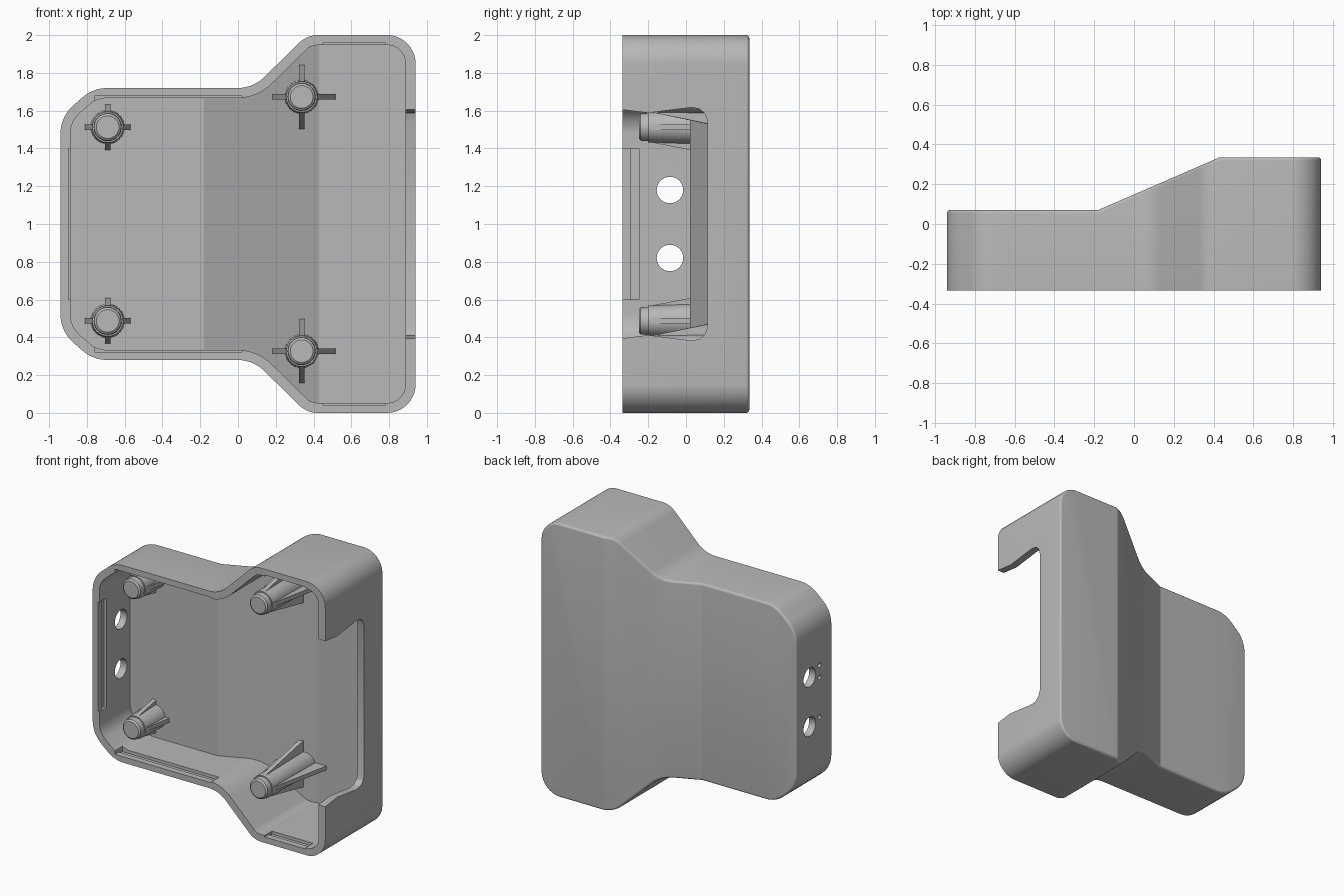
import bpy, bmesh, math
from mathutils import Vector, Matrix

if "Cube" in bpy.data.objects:
    bpy.data.objects.remove(bpy.data.objects["Cube"])

FRONT, WALL = -0.335, 0.053
FOLD_A, FOLD_B = -0.18, 0.43

plastic = bpy.data.materials.new("grey_plastic")
plastic.use_nodes = True
plastic.diffuse_color = (0.48, 0.48, 0.48, 1)
plastic.node_tree.nodes["Principled BSDF"].inputs["Base Color"].default_value = (0.48, 0.48, 0.48, 1)


def back(x):
    """Depth of the outer back face: shallow, ramp, deep."""
    t = (x - FOLD_A) / (FOLD_B - FOLD_A)
    return 0.07 + 0.265 * min(max(t, 0), 1)


def finish(bm, name):
    bmesh.ops.recalc_face_normals(bm, faces=bm.faces)
    mesh = bpy.data.meshes.new(name)
    bm.to_mesh(mesh)
    bm.free()
    ob = bpy.data.objects.new(name, mesh)
    bpy.context.collection.objects.link(ob)
    mesh.materials.append(plastic)
    return ob


def outline(inset):
    """Rounded case outline, moved inwards by inset."""
    top = [(-0.94, 1.57, 0.2), (-0.765, 1.72, 0.2), (0.08, 1.72, 0.2),
           (0.365, 2, 0.14), (0.94, 2, 0.15)]
    corners = top + [(x, 2 - z, r) for x, z, r in reversed(top)]
    points = []
    for i, (x, z, r) in enumerate(corners):
        p = Vector((x, z))
        a = (Vector(corners[i - 1][:2]) - p).normalized()
        b = (Vector(corners[(i + 1) % len(corners)][:2]) - p).normalized()
        half = a.angle(b) / 2
        convex = 1 if a.x * b.y - a.y * b.x > 0 else -1
        centre = p + (a + b).normalized() * r / math.sin(half)
        u, w = p + a * r / math.tan(half) - centre, p + b * r / math.tan(half) - centre
        for k in range(11):
            points.append(centre + u.lerp(w, k / 10).normalized() * (r - convex * inset))
    return points


def case_solid(name, inset, front, floor, bevel=0):
    """Outline extruded from the front plane to the folded back."""
    bm = bmesh.new()
    face = bm.faces.new([bm.verts.new((p.x, front, p.y)) for p in outline(inset)])
    ext = bmesh.ops.extrude_face_region(bm, geom=[face])
    for v in ext["geom"]:
        if isinstance(v, bmesh.types.BMVert):
            v.co.y = 0
    for x in (FOLD_A, FOLD_B):
        bmesh.ops.bisect_plane(bm, geom=bm.verts[:] + bm.edges[:] + bm.faces[:],
                               plane_co=(x, 0, 0), plane_no=(1, 0, 0))
    rear = {v for v in bm.verts if v.co.y > -0.1}
    if bevel:
        rim = [e for e in bm.edges if all(v in rear for v in e.verts)
               and any(not all(v in rear for v in f.verts) for f in e.link_faces)]
    for v in rear:
        v.co.y = back(v.co.x) - floor
    bm.normal_update()
    if bevel:
        bmesh.ops.bevel(bm, geom=rim, offset=bevel, segments=5, profile=0.5, affect='EDGES')
    return finish(bm, name)


def box(name, x, y, z):
    bm = bmesh.new()
    bmesh.ops.create_cube(bm, size=1)
    for v in bm.verts:
        v.co = [lo if c < 0 else hi for c, (lo, hi) in zip(v.co, (x, y, z))]
    return finish(bm, name)


def peg(name, x, y, z, radius, length):
    """Round cutter along x."""
    bm = bmesh.new()
    bmesh.ops.create_cone(bm, cap_ends=True, segments=32, radius1=radius, radius2=radius, depth=length,
                          matrix=Matrix.Translation((x, y, z)) @ Matrix.Rotation(math.pi / 2, 4, 'Y'))
    return finish(bm, name)


def cut(target, cutter):
    mod = target.modifiers.new("cut", 'BOOLEAN')
    mod.operation, mod.solver, mod.object = 'DIFFERENCE', 'EXACT', cutter
    bpy.context.view_layer.objects.active = target
    bpy.ops.object.modifier_apply(modifier=mod.name)
    bpy.data.objects.remove(cutter)


def smooth(ob):
    bpy.ops.object.select_all(action='DESELECT')
    ob.select_set(True)
    bpy.context.view_layer.objects.active = ob
    bpy.ops.object.shade_smooth_by_angle(angle=0.4)


# hollow case
case = case_solid("case_shell", 0, FRONT, 0, bevel=0.016)
cut(case, case_solid("cavity", WALL, FRONT - 0.1, 0.05))

# wide opening in the deep side wall
half = [(-0.45, 1.61), (-0.335, 1.605), (-0.2, 1.588), (-0.03, 1.61), (0.03, 1.617),
        (0.07, 1.61), (0.1, 1.585), (0.115, 1.54)]
bm = bmesh.new()
loop = half + [(y, 2 - z) for y, z in reversed(half)]
side = bm.faces.new([bm.verts.new((0.84, y, z)) for y, z in loop])
moved = bmesh.ops.extrude_face_region(bm, geom=[side])["geom"]
bmesh.ops.translate(bm, vec=(0.2, 0, 0), verts=[v for v in moved if isinstance(v, bmesh.types.BMVert)])
cut(case, finish(bm, "opening"))

# cable holes and small blind dimples in the shallow side wall
for z in (0.82, 1.18):
    cut(case, peg("hole", -0.92, -0.085, z, 0.07, 0.2))
for z in (0.847, 1.135, 1.225):
    cut(case, peg("dimple", -0.94, -0.2, z, 0.017, 0.05))

# snap-fit recesses inside the rim, each with a deeper groove
for depth, y0 in ((0.01, -0.4), (0.022, -0.29)):
    y = (y0, -0.25)
    cut(case, box("recess", (-0.94 + WALL - depth, -0.85), y, (0.6, 1.4)))
    for x, edge in (((-0.76, 0.02), 1.72), ((0.45, 0.78), 2.0)):
        hi = edge - WALL + depth
        cut(case, box("recess", x, y, (edge - 0.08, hi)))
        cut(case, box("recess", x, y, (2 - hi, 2.08 - edge)))
smooth(case)


def screw_post(name, x, z):
    """Stepped round post with four flared ribs, seated in the folded floor."""
    bm = bmesh.new()
    previous = None
    for y, r in ((-0.25, 0.06), (-0.24, 0.072), (-0.2, 0.074), (-0.2, 0.082), (None, 0.09)):
        ring = []
        for k in range(32):
            a = math.tau * k / 32
            px = x + r * math.cos(a)
            ring.append(bm.verts.new((px, back(px) - 0.03 if y is None else y, z + r * math.sin(a))))
        if previous:
            for k in range(32):
                j = (k + 1) % 32
                bm.faces.new((previous[k], previous[j], ring[j], ring[k]))
        else:
            bm.faces.new(ring)
        previous = ring
    smooth(finish(bm, name))

    bm = bmesh.new()
    for k in range(4):
        d = Vector((math.cos(k * math.pi / 2), 0, math.sin(k * math.pi / 2)))
        side = Vector((-d.z, 0, d.x)) * 0.015
        base = Vector((x, 0, z))
        reach = 0.075 + 0.22 * (back(x + d.x * 0.15) - 0.05 + 0.2)
        sheets = []
        for s in (-1, 1):
            sheet = []
            for r, rear in ((0.02, False), (0.08, False), (reach, True), (0.02, True)):
                p = base + d * r + side * s
                p.y = back(p.x) - 0.035 if rear else -0.19
                sheet.append(bm.verts.new(p))
            sheets.append(sheet)
            bm.faces.new(sheet)
        for i in range(4):
            j = (i + 1) % 4
            bm.faces.new((sheets[0][i], sheets[0][j], sheets[1][j], sheets[1][i]))
    finish(bm, name + "_ribs")


for label, sign in (("upper", 1), ("lower", -1)):
    screw_post(label + "_right_post", -0.69, 1 + sign * 0.513)
    screw_post(label + "_left_post", 0.337, 1 + sign * 0.673)
